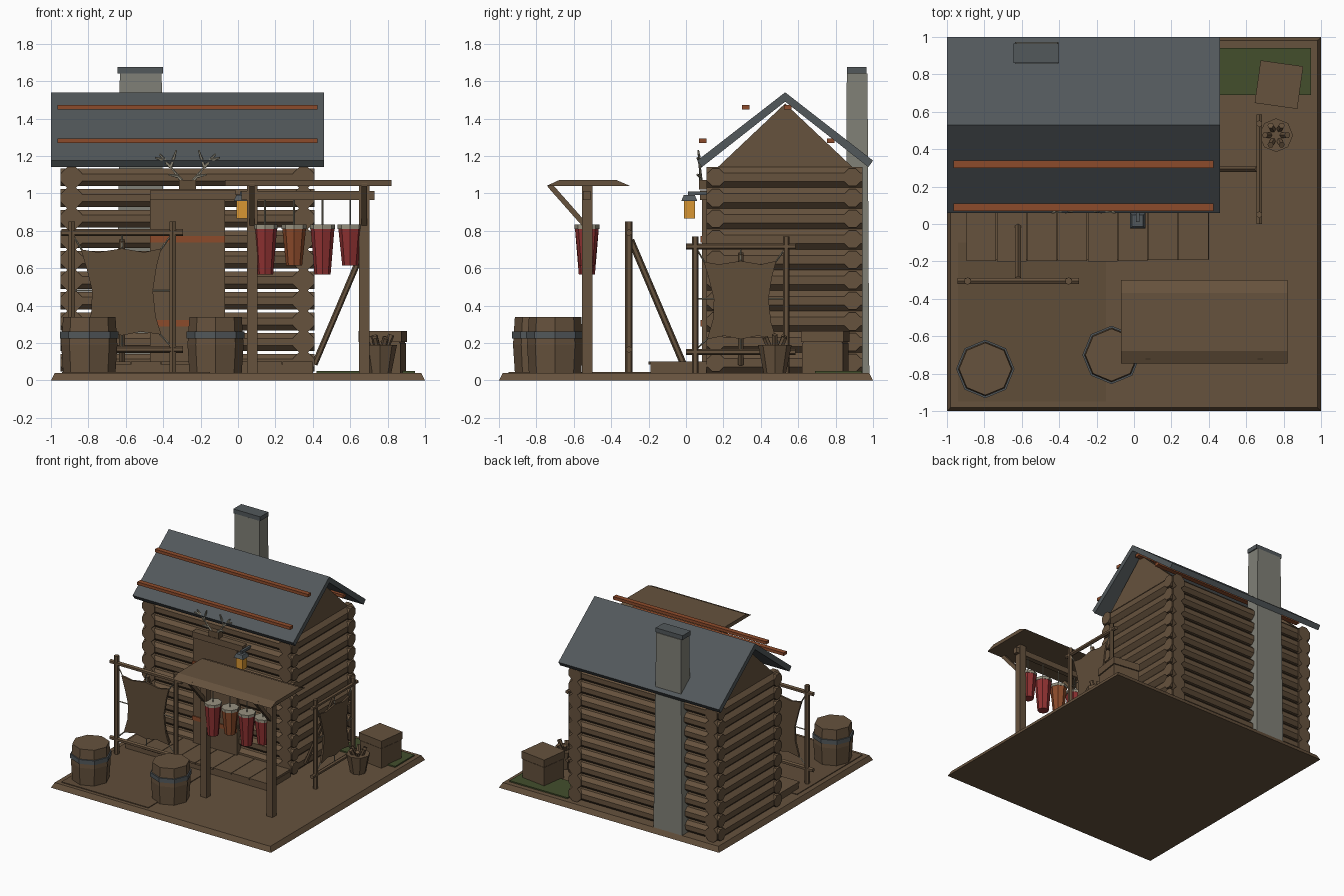
import bpy, bmesh, math, random
from mathutils import Vector, Matrix

if "Cube" in bpy.data.objects:
    bpy.data.objects.remove(bpy.data.objects["Cube"])

random.seed(4)


def material(name, rgb):
    m = bpy.data.materials.new(name)
    lin = [((c / 255 + 0.055) / 1.055) ** 2.4 for c in rgb]
    m.diffuse_color = (*lin, 1)
    m.use_nodes = True
    m.node_tree.nodes["Principled BSDF"].inputs["Base Color"].default_value = m.diffuse_color
    return m


WOOD = material("brown wood", (102, 82, 61))
SLATE = material("slate", (82, 88, 91))
RUST = material("rust", (140, 75, 43))
STONE = material("grey stone", (128, 128, 119))
GREEN = material("moss green", (67, 78, 44))
RED = material("dark red", (144, 50, 50))
AMBER = material("amber glass", (216, 150, 50))
BONE = material("pale bone", (152, 146, 128))
HIDE = material("hide brown", (96, 77, 57))


def finish(name, bm, mat):
    bmesh.ops.recalc_face_normals(bm, faces=bm.faces)
    me = bpy.data.meshes.new(name)
    bm.to_mesh(me)
    bm.free()
    me.materials.append(mat)
    ob = bpy.data.objects.new(name, me)
    bpy.context.collection.objects.link(ob)
    return ob


def box(name, x, y, z, mat, top=(1, 1), turn=0):
    """Box from (min, max) ranges; top scales the upper face."""
    bm = bmesh.new()
    bmesh.ops.create_cube(bm, size=1)
    for v in bm.verts:
        if v.co.z > 0:
            v.co.x *= top[0]
            v.co.y *= top[1]
        v.co.x *= x[1] - x[0]
        v.co.y *= y[1] - y[0]
        v.co.z *= z[1] - z[0]
    mid = Vector((sum(x) / 2, sum(y) / 2, sum(z) / 2))
    bm.transform(Matrix.Translation(mid) @ Matrix.Rotation(turn, 4, 'Z'))
    return finish(name, bm, mat)


def rod(name, a, b, r, mat, r2=None, sides=8, spin=0):
    """Straight or tapered prism from a to b."""
    a, b = Vector(a), Vector(b)
    d = b - a
    bm = bmesh.new()
    bmesh.ops.create_cone(bm, cap_ends=True, segments=sides, radius1=r,
                          radius2=r if r2 is None else r2, depth=d.length)
    rot = d.to_track_quat('Z', 'Y').to_matrix().to_4x4()
    bm.transform(Matrix.Translation((a + b) / 2) @ rot @ Matrix.Rotation(spin, 4, 'Z'))
    return finish(name, bm, mat)


def prism(name, pts, push, mat):
    """Flat outline extruded along a vector."""
    bm = bmesh.new()
    f = bm.faces.new([bm.verts.new(p) for p in pts])
    new = bmesh.ops.extrude_face_region(bm, geom=[f])["geom"]
    bmesh.ops.translate(bm, vec=push, verts=[g for g in new if isinstance(g, bmesh.types.BMVert)])
    return finish(name, bm, mat)


# Ground slab and patches
box("base", (-1, 1), (-1, 1), (0, 0.04), WOOD, (0.98, 0.98))
box("dirt_patch", (-0.94, -0.15), (-0.95, -0.1), (0.04, 0.046), HIDE)
box("grass_patch", (0.42, 0.945), (0.69, 0.94), (0.04, 0.05), GREEN)

# Log walls
FLAT = math.pi / 8
for i in range(10):
    z = 0.095 + 0.11 * i
    for y in (0.16, 0.89):
        rod("long_log", (-0.95, y, z), (0.41, y, z), 0.051, WOOD, spin=FLAT)
    for x in (-0.89, 0.35):
        rod("side_log", (x, 0.11, z), (x, 0.945, z), 0.06, WOOD, spin=FLAT)

# Gables, roof and roof battens
for x in (-0.915, 0.325):
    prism("gable", [(x, 0.17, 1.14), (x, 0.89, 1.14), (x, 0.53, 1.48)], (0.05, 0, 0), WOOD)
roof = [(0.06, 1.175), (0.53, 1.54), (1.0, 1.175), (0.975, 1.14), (0.53, 1.49), (0.085, 1.14)]
prism("roof", [(-1, y, z) for y, z in roof], (1.46, 0, 0), SLATE)
for y, z in ((0.32, 1.46), (0.09, 1.28), (0.545, 1.46), (0.775, 1.28)):
    box("roof_batten", (-0.965, 0.425), (y - 0.02, y + 0.02), (z - 0.012, z + 0.012), RUST)

# Chimney
box("chimney", (-0.65, -0.39), (0.85, 0.98), (0.04, 1.64), STONE, (0.86, 0.85))
box("chimney_cap", (-0.645, -0.4), (0.86, 0.965), (1.64, 1.675), SLATE)

# Door with hinge bands
box("door", (-0.47, -0.07), (0.085, 0.13), (0.1, 0.97), WOOD)
box("door_header", (-0.47, -0.01), (0.075, 0.13), (0.965, 1.015), WOOD)
for z in (0.305, 0.755):
    box("door_band", (-0.47, -0.07), (0.077, 0.086), (z - 0.017, z + 0.017), RUST)

# Porch
box("porch_frame", (-0.89, 0.4), (-0.19, 0.11), (0.04, 0.085), WOOD)
for i in range(8):
    x = -0.895 + i * 0.162
    box("porch_plank", (x, x + 0.158), (-0.2 + random.uniform(0, 0.008), 0.11), (0.085, 0.1), WOOD)

# Antler trophy above the door
box("trophy_plate", (-0.315, -0.225), (0.07, 0.12), (1.02, 1.07), HIDE)
for s in (-1, 1):
    def tip(dx, y, z):
        return (-0.27 + s * dx, y, z)
    for a, b in ((tip(0.025, 0.08, 1.06), tip(0.09, 0.075, 1.14)),
                 (tip(0.09, 0.075, 1.14), tip(0.15, 0.07, 1.21)),
                 (tip(0.09, 0.075, 1.14), tip(0.06, 0.065, 1.23)),
                 (tip(0.05, 0.078, 1.09), tip(0.1, 0.06, 1.1)),
                 (tip(0.12, 0.072, 1.175), tip(0.17, 0.06, 1.19))):
        rod("antler", a, b, 0.01, BONE, 0.005, 5)

# Lantern on a bracket
box("lantern_arm", (0.01, 0.03), (0.01, 0.13), (0.99, 1.01), SLATE)
box("lantern_cap", (-0.022, 0.062), (-0.025, 0.06), (0.96, 0.99), SLATE, (0.7, 0.7))
box("lantern_glass", (-0.008, 0.048), (-0.012, 0.048), (0.865, 0.96), AMBER)

# Open shelter with hanging bundles
canopy = [(-0.745, 1.04), (-0.68, 1.07), (-0.37, 1.07), (-0.3, 1.04)]
prism("canopy", [(-0.07, y, z) for y, z in canopy], (0.89, 0, 0), WOOD)
box("canopy_beam", (0.02, 0.73), (-0.55, -0.51), (0.965, 1.012), WOOD)
for x in (0.075, 0.675):
    box("canopy_post", (x - 0.028, x + 0.028), (-0.557, -0.501), (0.04, 1.04), WOOD)
    rod("canopy_brace", (x, -0.73, 1.045), (x, -0.54, 0.83), 0.02, WOOD, sides=4, spin=math.pi / 4)
for x, low, mat in ((0.145, 0.565, RED), (0.3, 0.615, RUST), (0.452, 0.565, RED), (0.6, 0.615, RED)):
    rod("bundle", (x, -0.53, low), (x, -0.53, 0.815), 0.043, mat, 0.064)
    rod("bundle_collar", (x, -0.53, 0.81), (x, -0.53, 0.832), 0.067, BONE)
    rod("bundle_cord", (x, -0.53, 0.83), (x, -0.53, 0.97), 0.005, BONE, sides=4)


# Hide-stretching rack, placed by a transform
def rack(loc, turn, k):
    m = Matrix.Translation(loc) @ Matrix.Rotation(turn, 4, 'Z') @ Matrix.Scale(k, 4)

    def pole(name, a, b, r, mat=WOOD, sides=6):
        rod(name, m @ Vector(a), m @ Vector(b), r * k, mat, sides=sides)

    for x in (-0.27, 0.27):
        pole("rack_post", (x, 0, 0), (x, 0, 0.81), 0.02)
    for z in (0.125, 0.75):
        pole("rack_bar", (-0.325, 0, z), (0.325, 0, z), 0.018)
    pole("rack_strut", (0, 0.01, 0.71), (0, 0.29, 0.05), 0.018)
    outline = [(-0.22, 0.66), (-0.13, 0.645), (0, 0.665), (0.12, 0.645), (0.21, 0.665),
               (0.185, 0.57), (0.165, 0.44), (0.18, 0.3), (0.21, 0.205), (0.1, 0.22),
               (0, 0.2), (-0.1, 0.22), (-0.2, 0.2), (-0.165, 0.32), (-0.16, 0.44), (-0.19, 0.56)]
    prism("stretched_hide", [m @ Vector((x, -0.008, z)) for x, z in outline],
          m.to_3x3() @ Vector((0, 0.016, 0)), HIDE)
    for a, b in (((-0.21, 0.65), (-0.265, 0.74)), ((0.2, 0.65), (0.265, 0.74)),
                 ((0.2, 0.21), (0.265, 0.14)), ((-0.19, 0.21), (-0.265, 0.14)),
                 ((0.16, 0.44), (0.27, 0.44)), ((-0.155, 0.44), (-0.27, 0.44)),
                 ((0, 0.66), (0, 0.75)), ((0, 0.2), (0, 0.125))):
        pole("hide_cord", (a[0], 0, a[1]), (b[0], 0, b[1]), 0.005, BONE, 4)


rack((-0.62, -0.305, 0.04), 0, 1)
rack((0.67, 0.293, 0.04), math.pi / 2, 0.9)

# Barrels
for x, y in ((-0.795, -0.775), (-0.12, -0.7)):
    rod("barrel_lower", (x, y, 0.04), (x, y, 0.19), 0.14, WOOD, 0.15)
    rod("barrel_upper", (x, y, 0.19), (x, y, 0.34), 0.15, WOOD, 0.14)
    rod("barrel_hoop", (x, y, 0.225), (x, y, 0.26), 0.156, SLATE)

# Crate with lid
tilt = math.radians(-8)
box("crate", (0.665, 0.885), (0.635, 0.855), (0.04, 0.2), WOOD, turn=tilt)
box("crate_lid", (0.66, 0.89), (0.63, 0.86), (0.205, 0.265), WOOD, turn=tilt)
box("crate_seam", (0.67, 0.88), (0.64, 0.85), (0.2, 0.205), WOOD, turn=tilt)

# Basket of kindling
rod("basket", (0.76, 0.475, 0.04), (0.76, 0.475, 0.19), 0.06, WOOD, 0.09)
for i in range(6):
    a = i * math.tau / 6
    c, s = math.cos(a), math.sin(a)
    rod("kindling", (0.76 + 0.02 * c, 0.475 + 0.02 * s, 0.15),
        (0.76 + 0.06 * c, 0.475 + 0.06 * s, 0.225 + random.uniform(0, 0.025)), 0.017, WOOD, sides=6)
